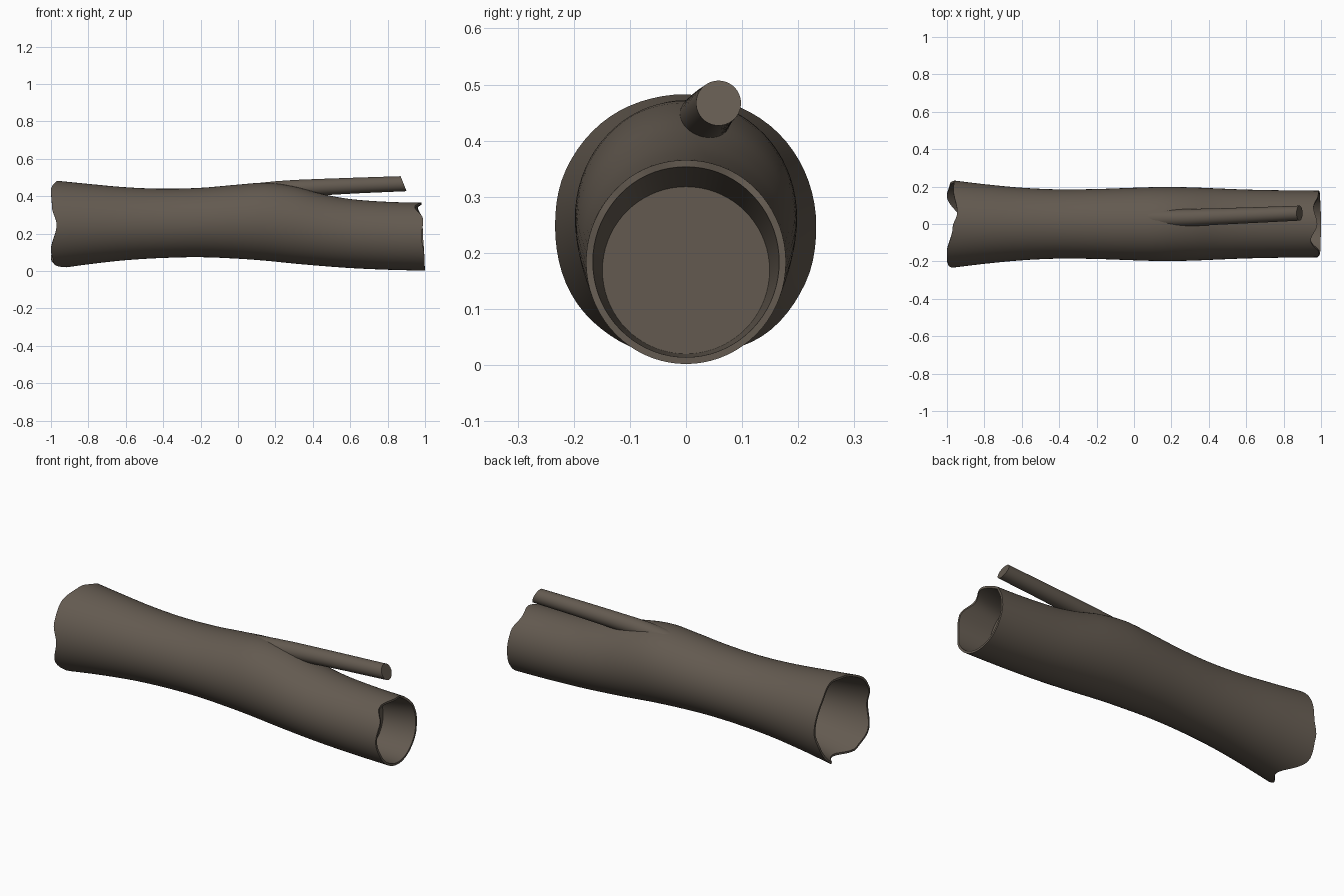
import bpy, bmesh, math

if "Cube" in bpy.data.objects:
    bpy.data.objects.remove(bpy.data.objects["Cube"])

bark = bpy.data.materials.new("bark")
bark.diffuse_color = (0.125, 0.102, 0.08, 1)
bark.use_nodes = True
bark.node_tree.nodes["Principled BSDF"].inputs["Base Color"].default_value = bark.diffuse_color
N = 72

# trunk profile: x, top z, bottom z, half width
PROFILE = [(-1, .486, .008, .237), (-.8, .466, .036, .213), (-.6, .448, .058, .194),
           (-.4, .440, .070, .185), (-.2, .445, .074, .187), (0, .462, .066, .194),
           (.15, .472, .055, .198), (.3, .452, .040, .196), (.45, .412, .027, .190),
           (.6, .385, .016, .184), (.8, .370, .007, .180), (1, .365, .002, .178)]
# broken rims: angle (from +y towards +z), depth of the notch
RIM_L = [(0, .04), (40, .035), (75, .055), (95, .03), (130, 0), (155, .005), (180, .03),
         (215, 0), (240, .015), (270, .085), (310, 0), (335, .015)]
RIM_R = [(0, .01), (30, .015), (60, .04), (90, .02), (120, .055), (150, .01), (180, .018),
         (215, .004), (270, 0), (330, .005)]


def profile(x):
    """Smooth (Catmull-Rom) lookup in the trunk profile."""
    x = max(-1, min(1, x))
    i = max(k for k in range(len(PROFILE) - 1) if PROFILE[k][0] <= x)
    p = [PROFILE[max(0, min(len(PROFILE) - 1, i + k))] for k in (-1, 0, 1, 2)]
    h = p[2][0] - p[1][0]
    t = (x - p[1][0]) / h
    out = []
    for c in (1, 2, 3):
        m1 = (p[2][c] - p[0][c]) / (p[2][0] - p[0][0]) * h
        m2 = (p[3][c] - p[1][c]) / (p[3][0] - p[1][0]) * h
        out.append((2*t**3 - 3*t*t + 1) * p[1][c] + (t**3 - 2*t*t + t) * m1
                   + (3*t*t - 2*t**3) * p[2][c] + (t**3 - t*t) * m2)
    return out


def notch(table, a):
    """Periodic smooth interpolation of rim depth."""
    pts = table + [(360, table[0][1])]
    for (a0, d0), (a1, d1) in zip(pts, pts[1:]):
        if a0 <= a <= a1:
            t = (1 - math.cos(math.pi * (a - a0) / (a1 - a0))) / 2
            return d0 + (d1 - d0) * t


def loft(name, rings):
    """Skin closed rings of points and cap both ends."""
    bm = bmesh.new()
    vs = [[bm.verts.new(p) for p in r] for r in rings]
    for a, b in zip(vs, vs[1:]):
        for i in range(N):
            j = (i + 1) % N
            bm.faces.new((a[i], a[j], b[j], b[i]))
    bm.faces.new(vs[0][::-1])
    bm.faces.new(vs[-1])
    bmesh.ops.recalc_face_normals(bm, faces=bm.faces)
    me = bpy.data.meshes.new(name)
    bm.to_mesh(me)
    bm.free()
    me.materials.append(bark)
    ob = bpy.data.objects.new(name, me)
    bpy.context.collection.objects.link(ob)
    bpy.ops.object.select_all(action='DESELECT')
    ob.select_set(True)
    bpy.context.view_layer.objects.active = ob
    bpy.ops.object.shade_smooth_by_angle(angle=math.radians(40))
    return ob


def trunk_point(i, u, inset=0.0):
    a = 2 * math.pi * i / N
    deg = 360 * i / N
    x0, x1 = -1 + notch(RIM_L, deg), 1 - notch(RIM_R, deg)
    x = x0 + (x1 - x0) * u
    top, bot, w = profile(x)
    return (x, (w - inset) * math.cos(a),
            (top + bot) / 2 + ((top - bot) / 2 - inset) * math.sin(a))


def disc(x, z, r):
    return [(x, r * math.cos(2 * math.pi * i / N), z + r * math.sin(2 * math.pi * i / N))
            for i in range(N)]


def ring(u, inset=0.0):
    return [trunk_point(i, u, inset) for i in range(N)]


# trunk: left hollow, outer bark, right hollow
rings = [disc(-.7, .255, .175), ring(0, .012)]
rings += [ring(k / 48) for k in range(49)]
rings += [ring(1, .012), disc(.8, .169, .149)]
loft("hollow_trunk", rings)

# branch: x, y, z, radius; the tip is cut at a slant
BRANCH = [(.0, .030, .395, .058), (.1, .030, .418, .052), (.2, .031, .433, .047),
          (.3, .034, .441, .046), (.45, .040, .449, .044), (.65, .048, .458, .042),
          (.885, .058, .467, .040)]
branch = []
for x, y, z, r in BRANCH:
    slant = .016 if x > .8 else 0
    branch.append([(x - slant * math.sin(a), y + r * math.cos(a), z + r * math.sin(a))
                   for a in (2 * math.pi * i / N for i in range(N))])
loft("branch_stub", branch)
